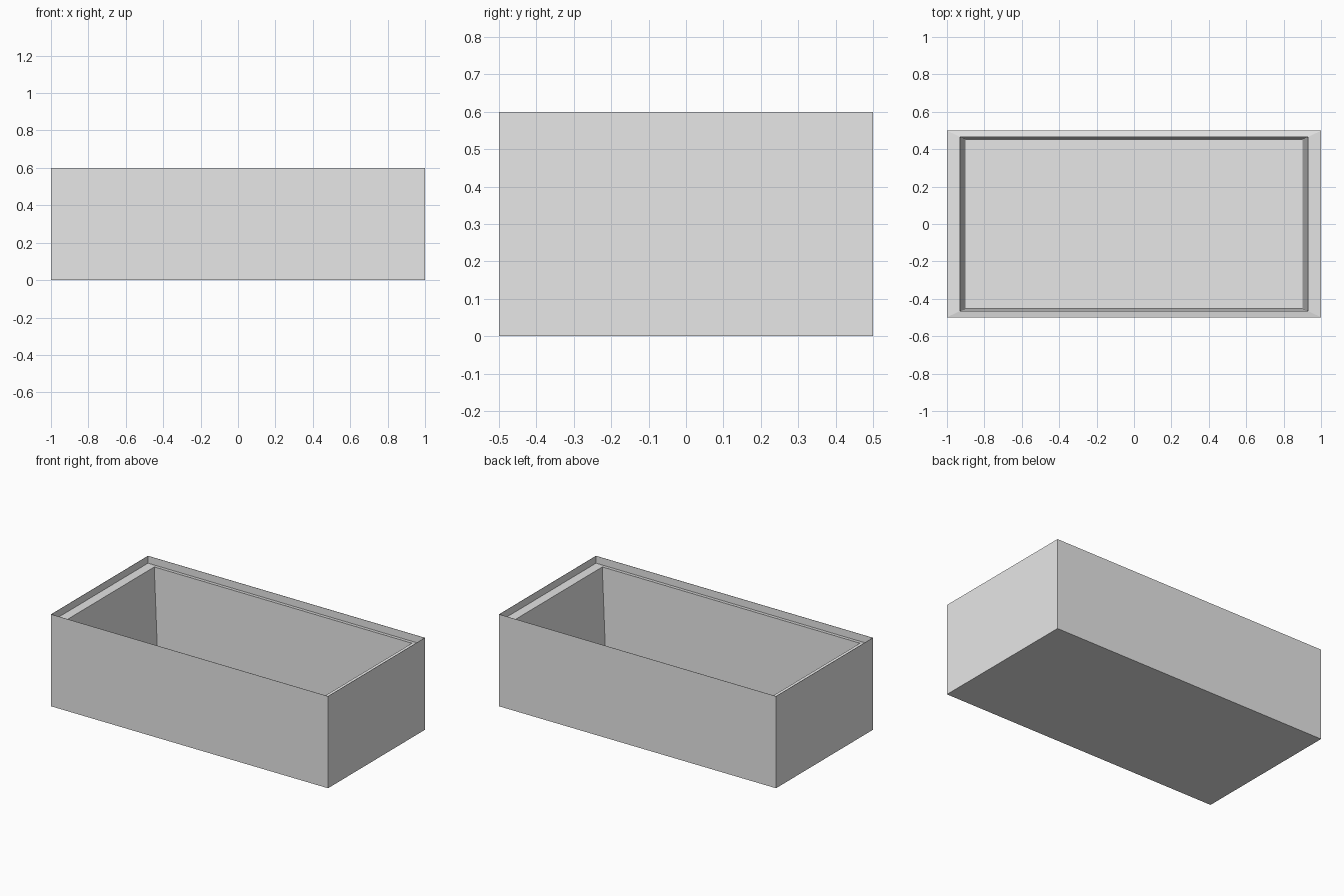
import bpy
import bmesh

cube = bpy.data.objects.get("Cube")
if cube:
    bpy.data.objects.remove(cube, do_unlink=True)

# Plain grey finish
grey = bpy.data.materials.new("light_grey")
grey.use_nodes = True
grey.diffuse_color = (0.8, 0.8, 0.8, 1)
grey.node_tree.nodes["Principled BSDF"].inputs["Base Color"].default_value = (0.8, 0.8, 0.8, 1)

# Cross-section rings: half width, half depth, height
profile = [
    (1.0, 0.5, 0.0),        # outer base
    (1.0, 0.5, 0.6),        # outer rim
    (0.998, 0.498, 0.6),    # thin lip
    (0.998, 0.498, 0.553),  # foot of the lip
    (0.93, 0.465, 0.559),   # ledge, rising slightly inward
    (0.90, 0.453, 0.05),    # tapered inner walls down to the floor
]


def ring(bm, hx, hy, z):
    return [bm.verts.new((sx * hx, sy * hy, z))
            for sx, sy in ((-1, -1), (1, -1), (1, 1), (-1, 1))]


# Open box, skinned ring by ring
bm = bmesh.new()
rings = [ring(bm, *p) for p in profile]
for low, high in zip(rings, rings[1:]):
    for i in range(4):
        j = (i + 1) % 4
        bm.faces.new((low[i], low[j], high[j], high[i]))
bm.faces.new(rings[0][::-1])  # underside
bm.faces.new(rings[-1])       # inner floor
bmesh.ops.recalc_face_normals(bm, faces=bm.faces)

mesh = bpy.data.meshes.new("open_box")
bm.to_mesh(mesh)
bm.free()
mesh.materials.append(grey)
box = bpy.data.objects.new("open_box", mesh)
bpy.context.collection.objects.link(box)
